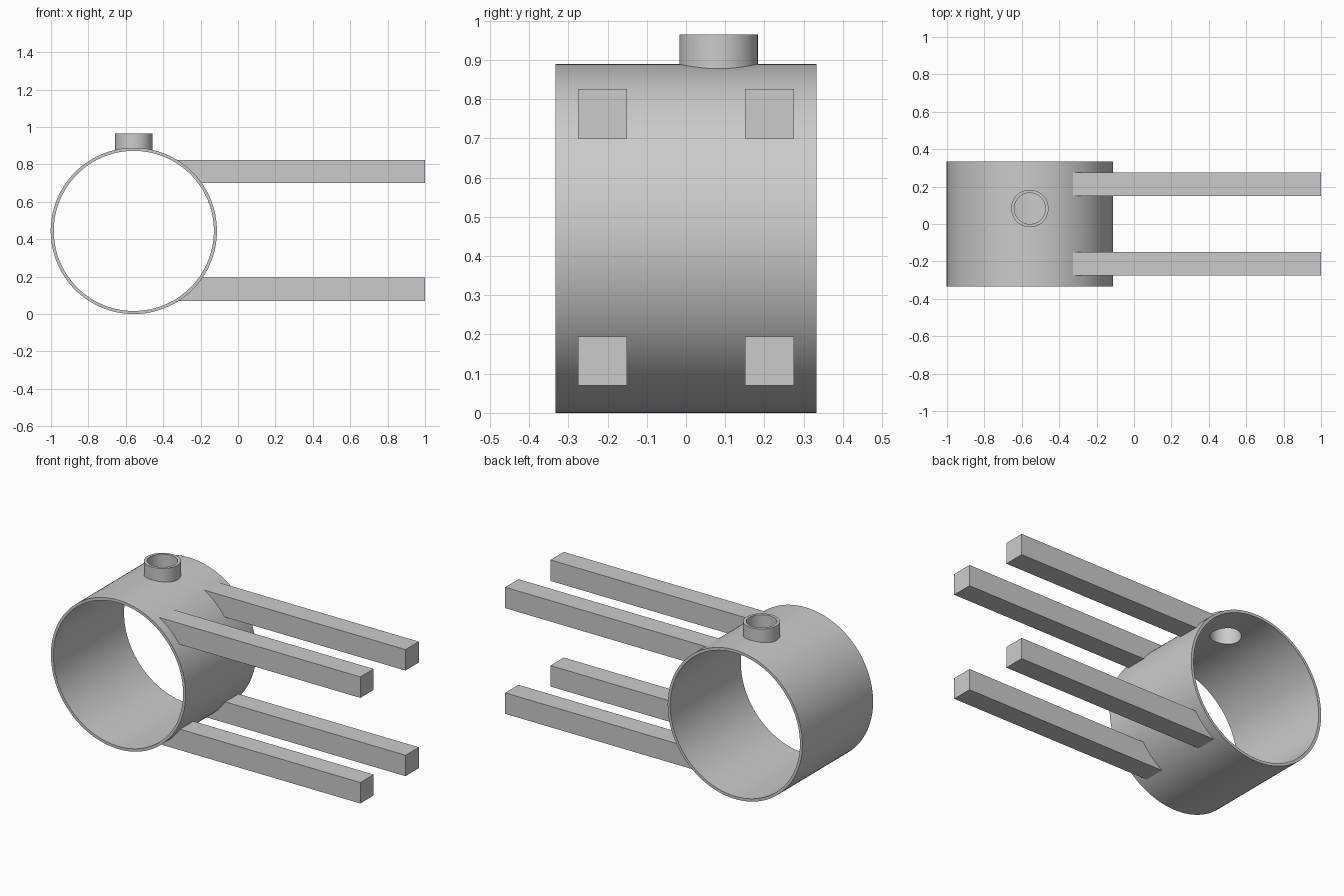
import bpy
from math import pi, radians

if "Cube" in bpy.data.objects:
    bpy.data.objects.remove(bpy.data.objects["Cube"], do_unlink=True)

# Main dimensions
CX, CZ = -0.557, 0.4445
R_OUT, R_IN = 0.4445, 0.428
HALF_DEPTH = 0.333
PORT_Y, PORT_TOP = 0.083, 0.965
PORT_OUT, PORT_IN = 0.1, 0.083
BAR = 0.125

grey = bpy.data.materials.new("plain grey")
grey.use_nodes = True
colour = (0.6, 0.6, 0.6, 1)
grey.diffuse_color = colour
grey.node_tree.nodes["Principled BSDF"].inputs["Base Color"].default_value = colour


def finish(obj, name):
    obj.name = name
    obj.data.materials.append(grey)
    return obj


def cylinder(name, radius, depth, location, along_y=False, sides=128):
    bpy.ops.mesh.primitive_cylinder_add(
        vertices=sides, radius=radius, depth=depth, location=location,
        rotation=(pi / 2 if along_y else 0, 0, 0))
    return finish(bpy.context.object, name)


def box(name, x0, x1, y, z):
    bpy.ops.mesh.primitive_cube_add(size=1, location=((x0 + x1) / 2, y, z))
    obj = bpy.context.object
    obj.scale = (x1 - x0, BAR, BAR)
    bpy.ops.object.transform_apply(location=False, rotation=False, scale=True)
    return finish(obj, name)


def select(obj):
    bpy.ops.object.select_all(action="DESELECT")
    obj.select_set(True)
    bpy.context.view_layer.objects.active = obj


def combine(obj, other, operation):
    mod = obj.modifiers.new(operation.title(), "BOOLEAN")
    mod.operation = operation
    mod.solver = "EXACT"
    mod.object = other
    select(obj)
    bpy.ops.object.modifier_apply(modifier=mod.name)
    bpy.data.objects.remove(other, do_unlink=True)


# Solid body: ring drum, top port and four side bars welded together
body = cylinder("ring_with_bars", R_OUT, 2 * HALF_DEPTH, (CX, 0, CZ), along_y=True)
port = cylinder("port", PORT_OUT, PORT_TOP - 0.6,
                (CX, PORT_Y, (PORT_TOP + 0.6) / 2), sides=64)
combine(body, port, "UNION")
for y in (-0.213, 0.213):
    for z in (0.1325, 0.7625):
        combine(body, box("bar", CX + 0.1, 1.0, y, z), "UNION")

# Hollow out the ring and drill the port through its wall
combine(body, cylinder("ring_bore", R_IN, 1, (CX, 0, CZ), along_y=True), "DIFFERENCE")
combine(body, cylinder("port_bore", PORT_IN, 0.6, (CX, PORT_Y, 0.9), sides=64), "DIFFERENCE")

# One shared material, smooth curved walls and crisp edges
body.data.materials.clear()
body.data.materials.append(grey)
for face in body.data.polygons:
    face.material_index = 0
select(body)
bpy.ops.object.shade_smooth_by_angle(angle=radians(25))
